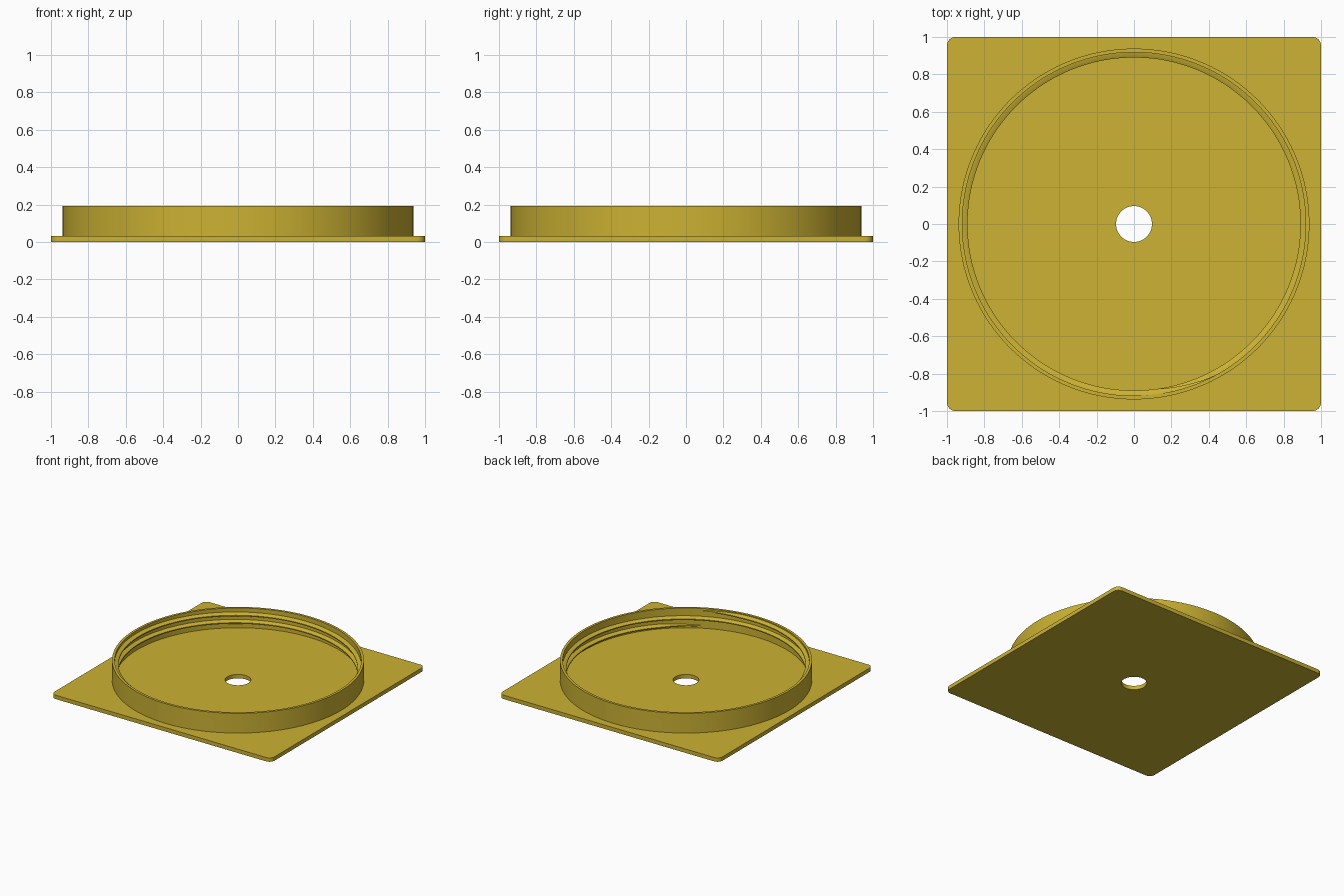
import bpy, bmesh, math

if "Cube" in bpy.data.objects:
    bpy.data.objects.remove(bpy.data.objects["Cube"])

gold = bpy.data.materials.new("mustard_gold")
gold.diffuse_color = (0.604, 0.448, 0.033, 1)
gold.use_nodes = True
gold.node_tree.nodes["Principled BSDF"].inputs["Base Color"].default_value = gold.diffuse_color

PLATE_Z, TOP_Z = 0.032, 0.194
R_OUT, R_IN, R_CREST, R_HOLE = 0.938, 0.918, 0.89, 0.096


def finish(bm, name):
    bmesh.ops.recalc_face_normals(bm, faces=bm.faces[:])
    mesh = bpy.data.meshes.new(name)
    bm.to_mesh(mesh)
    bm.free()
    mesh.materials.append(gold)
    obj = bpy.data.objects.new(name, mesh)
    bpy.context.collection.objects.link(obj)
    bpy.ops.object.select_all(action='DESELECT')
    obj.select_set(True)
    bpy.context.view_layer.objects.active = obj
    bpy.ops.object.shade_smooth_by_angle(angle=math.radians(30))
    return obj


def arc(cx, cy, r, a0, a1, n):
    return [(cx + r * math.cos(math.radians(a0 + (a1 - a0) * i / n)),
             cy + r * math.sin(math.radians(a0 + (a1 - a0) * i / n))) for i in range(n + 1)]


# Base plate: rounded square with a round centre hole
bm = bmesh.new()
c, outline = 0.045, []
for k, (sx, sy) in enumerate([(1, 1), (-1, 1), (-1, -1), (1, -1)]):
    outline += arc(sx * (1 - c), sy * (1 - c), c, 90 * k, 90 * k + 90, 8)
edges = []
for loop in (outline, arc(0, 0, R_HOLE, 0, 360, 64)[:-1]):
    vs = [bm.verts.new((x, y, 0)) for x, y in loop]
    edges += [bm.edges.new((vs[i - 1], vs[i])) for i in range(len(vs))]
bmesh.ops.triangle_fill(bm, edges=edges, use_beauty=True, normal=(0, 0, 1))
ext = bmesh.ops.extrude_face_region(bm, geom=bm.faces[:], use_keep_orig=True)
bmesh.ops.translate(bm, vec=(0, 0, PLATE_Z),
                    verts=[g for g in ext["geom"] if isinstance(g, bmesh.types.BMVert)])
finish(bm, "base_plate")


def sweep(bm, sections, closed):
    """Skin a row of equal cross-sections."""
    rows = [[bm.verts.new(p) for p in s] for s in sections]
    n = len(rows[0])
    for i in range(len(rows) if closed else len(rows) - 1):
        a, b = rows[i], rows[(i + 1) % len(rows)]
        for j in range(n):
            bm.faces.new((a[j], a[(j + 1) % n], b[(j + 1) % n], b[j]))
    if not closed:
        bm.faces.new(rows[0])
        bm.faces.new(rows[-1])


def section(profile, a):
    return [(r * math.cos(a), r * math.sin(a), z) for r, z in profile]


# Round collar wall
bm = bmesh.new()
wall = [(R_OUT, PLATE_Z - 0.01), (R_OUT, TOP_Z), (R_IN, TOP_Z), (R_IN, PLATE_Z - 0.01)]
sweep(bm, [section(wall, 2 * math.pi * i / 180) for i in range(180)], True)
finish(bm, "collar_wall")

# Inner screw thread: two turns, fading into the wall at both ends
bm = bmesh.new()
TURNS, STEPS, PITCH, START_Z = 2, 180, 0.061, 0.051
START_A, FADE = math.radians(-62), 20 / 360
rows = []
for i in range(TURNS * STEPS + 1):
    t = i / STEPS
    k = max(0.03, min(1, t / FADE, (TURNS - t) / FADE))
    z = START_Z + PITCH * t
    crest = R_IN - (R_IN - R_CREST) * k
    h = 0.004 + 0.014 * k
    profile = [(R_IN + 0.004, z - h), (R_IN, z - h), (crest, z - 0.004),
               (crest, z + 0.004), (R_IN, z + h), (R_IN + 0.004, z + h)]
    rows.append(section(profile, START_A + 2 * math.pi * t))
sweep(bm, rows, False)
finish(bm, "screw_thread")
